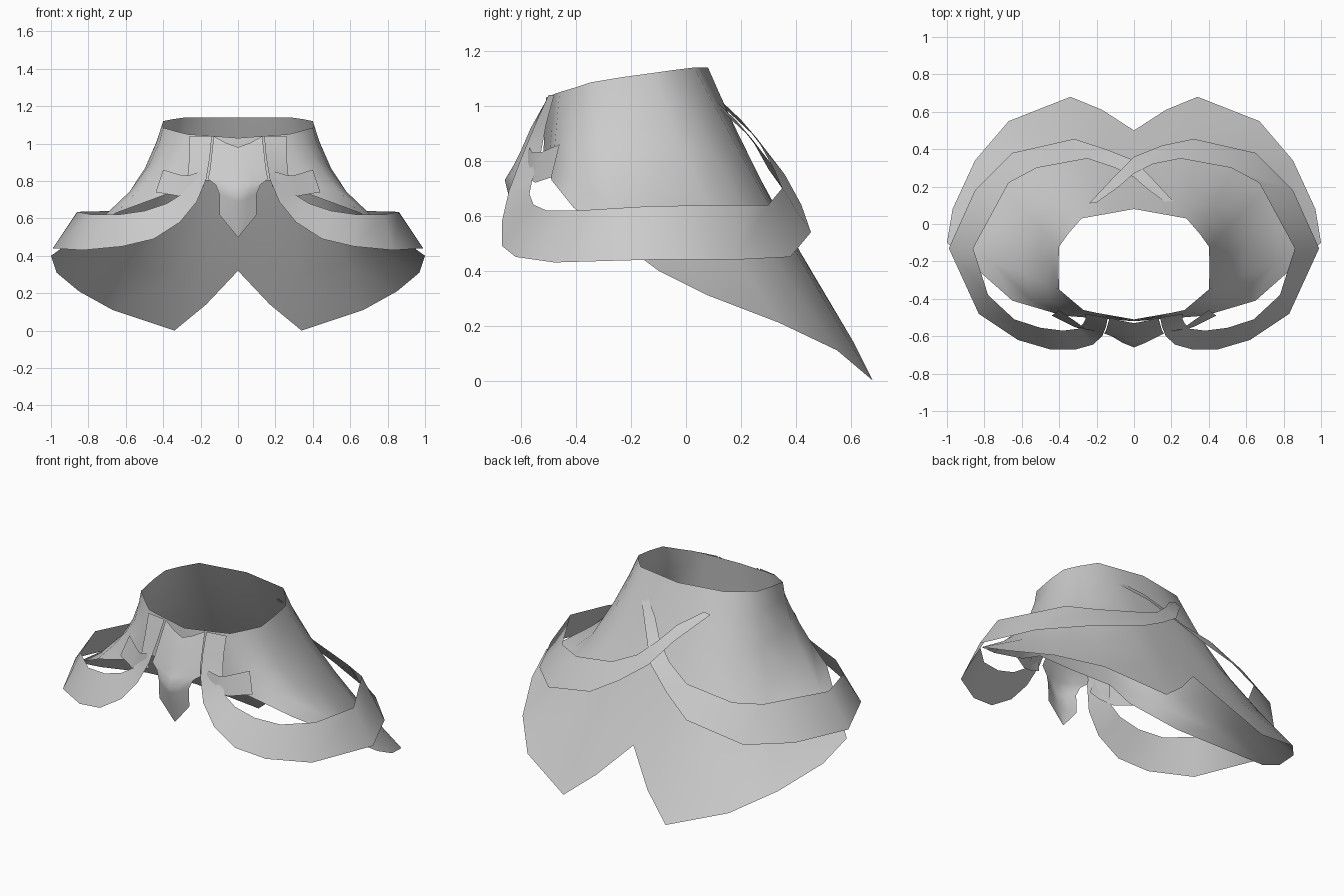
import bpy
from mathutils import Vector

cube = bpy.data.objects.get("Cube")
if cube:
    bpy.data.objects.remove(cube, do_unlink=True)

cloth = bpy.data.materials.new("grey cloth")
cloth.use_nodes = True
grey = (0.6, 0.6, 0.6, 1)
cloth.diffuse_color = grey
cloth.node_tree.nodes["Principled BSDF"].inputs["Base Color"].default_value = grey


def sheet(name, rows, side=1):
    """Smooth sheet through rows of points; side -1 mirrors it in x."""
    n = len(rows[0])
    verts = [(p[0] * side, p[1], p[2]) for row in rows for p in row]
    faces = []
    for r in range(len(rows) - 1):
        for c in range(n - 1):
            a = r * n + c
            face = (a, a + 1, a + n + 1, a + n)
            faces.append(face if side > 0 else face[::-1])
    mesh = bpy.data.meshes.new(name)
    mesh.from_pydata(verts, [], faces)
    mesh.materials.append(cloth)
    mesh.polygons.foreach_set("use_smooth", [True] * len(faces))
    obj = bpy.data.objects.new(name, mesh)
    bpy.context.collection.objects.link(obj)
    return obj


# Cape: collar edge, hem, and inward sag per column, from back to front
neck = [(0, .08, 1.14), (.14, .055, 1.14), (.28, .03, 1.14), (.35, -.05, 1.13),
        (.40, -.12, 1.12), (.405, -.23, 1.105), (.40, -.35, 1.085),
        (.33, -.41, 1.065), (.27, -.46, 1.05), (.2, -.475, 1.045), (0, -.51, 1.03)]
hem = [(0, .5, .32), (.17, .61, .14), (.34, .68, 0), (.67, .55, .11),
       (.85, .34, .21), (.97, .08, .31), (1, -.1, .4),
       (.65, -.41, .63), (.38, -.49, .73), (.25, -.5, .8), (0, -.52, .81)]
sag = [.04, .03, .02, .05, .1, .16, .2, .1, 0, 0, 0]
cape_rows = []
for t in (0, .12, .3, .5, .75, 1):
    row = []
    for a, b, s in zip(neck, hem, sag):
        h = t - s * 4 * t * (1 - t)
        row.append((a[0] + (b[0] - a[0]) * h, a[1] + (b[1] - a[1]) * h,
                    a[2] + (b[2] - a[2]) * t))
    cape_rows.append(row)
cape = sheet("cape", cape_rows)
cape.modifiers.new("mirror", "MIRROR")

# Shoulder straps: lower and upper edges from the collar front round to the back
lower = [(.14, -.5, 1.04), (.15, -.55, .93), (.17, -.6, .81), (.22, -.645, .69),
         (.31, -.67, .58), (.45, -.67, .49), (.62, -.62, .45), (.83, -.48, .43),
         (.99, -.13, .44), (.85, .18, .44), (.65, .38, .45), (.32, .455, .54),
         (.15, .42, .64), (0, .36, .75), (-.1, .26, .88), (-.24, .11, 1.02)]
upper = [(.26, -.48, 1.04), (.26, -.51, .93), (.27, -.53, .82), (.3, -.56, .73),
         (.38, -.57, .68), (.5, -.555, .64), (.64, -.51, .62), (.78, -.38, .62),
         (.86, -.13, .635), (.67, .22, .64), (.52, .3, .64), (.25, .35, .7),
         (.1, .32, .77), (0, .27, .86), (-.08, .2, .95), (-.2, .115, 1.03)]


def tuck(points):
    """Push the crossing end inwards so it passes beneath the other strap."""
    return [Vector(p) - Vector((0, .02 if i > 11 else 0, 0))
            for i, p in enumerate(points)]


sheet("left_strap", [lower, upper])
sheet("right_strap", [tuck(lower), tuck(upper)], -1)

# Small folded tabs beside the front of each strap
for side, label in ((1, "left"), (-1, "right")):
    sheet(label + "_front_tab",
          [[(.18, -.59, .77), (.24, -.575, .74), (.32, -.55, .72), (.44, -.49, .74)],
           [(.2, -.57, .85), (.26, -.56, .83), (.3, -.53, .83), (.4, -.46, .86)]], side)

# Front ornament: half width, edge y, edge z, centre y, centre z, bottom to top
profile = [(.01, -.6, .51, -.6, .5), (.1, -.605, .62, -.63, .62),
           (.1, -.61, .73, -.65, .69), (.12, -.6, .78, -.66, .73),
           (.16, -.585, .81, -.63, .78), (.15, -.57, .86, -.6, .84),
           (.14, -.535, .95, -.565, .92), (.13, -.5, 1.04, -.53, .98)]
ornament_rows = []
for w, ye, ze, yc, zc in profile:
    ym, zm = ye * .4 + yc * .6, ze * .4 + zc * .6
    ornament_rows.append([(-w, ye, ze), (-w / 2, ym, zm), (0, yc, zc),
                          (w / 2, ym, zm), (w, ye, ze)])
sheet("front_ornament", ornament_rows)
